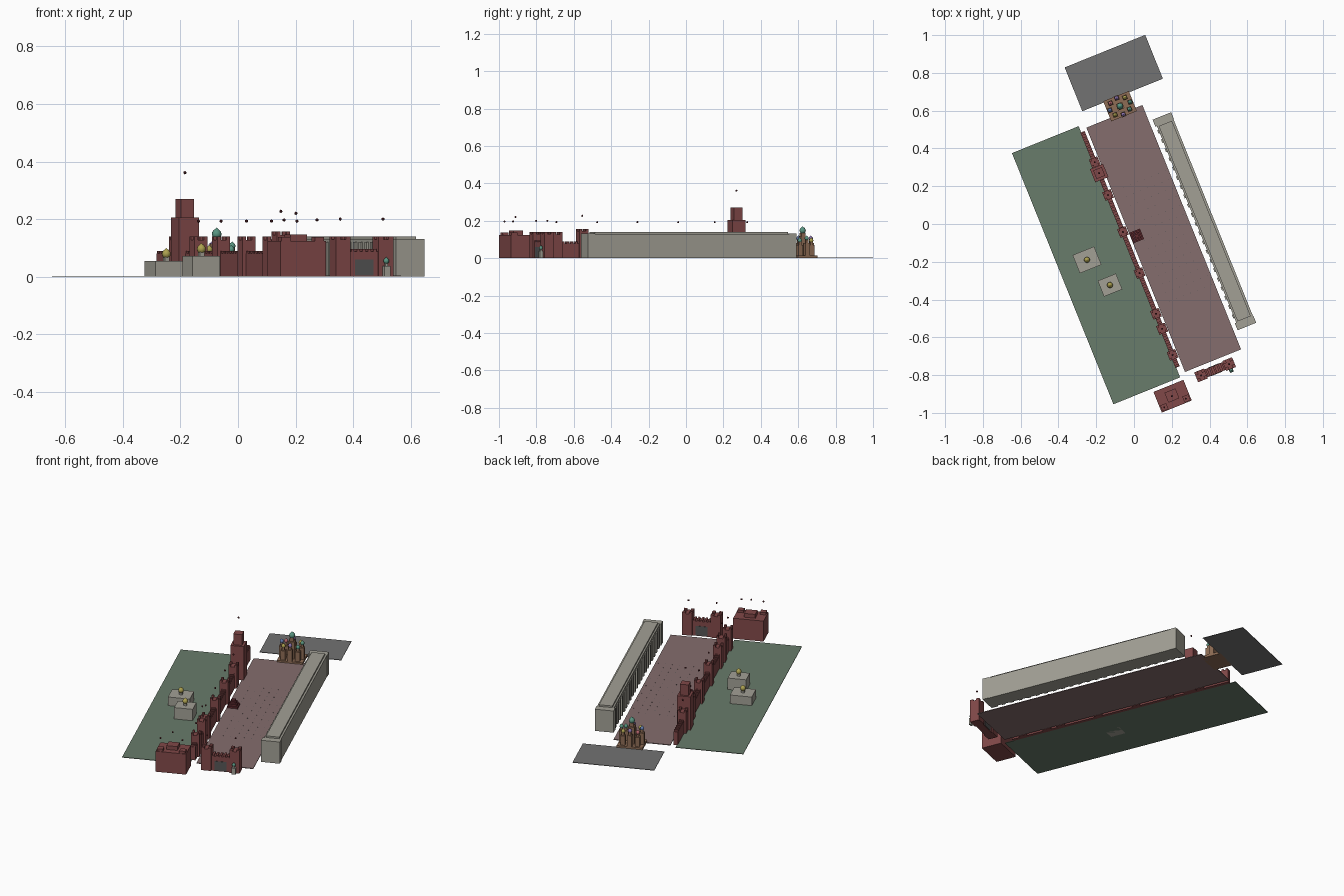
import bpy, bmesh, math
from mathutils import Matrix, Vector

if "Cube" in bpy.data.objects:
    bpy.data.objects.remove(bpy.data.objects["Cube"])

# The whole layout is drawn on a local grid, then turned 22 degrees about z
TURN = Matrix.Rotation(math.radians(22), 4, 'Z')


def material(name, rgb):
    m = bpy.data.materials.new(name)
    m.diffuse_color = (*rgb, 1)
    m.use_nodes = True
    m.node_tree.nodes["Principled BSDF"].inputs["Base Color"].default_value = m.diffuse_color
    return m


RED = material("red_brick", (0.22, 0.065, 0.065))
DARK_RED = material("dark_red", (0.12, 0.025, 0.03))
STONE = material("pale_stone", (0.36, 0.35, 0.30))
GRASS = material("grass", (0.14, 0.20, 0.145))
PAVING = material("paving", (0.235, 0.155, 0.155))
ASPHALT = material("asphalt", (0.17, 0.17, 0.17))
BROWN = material("brown_brick", (0.27, 0.15, 0.09))
DARK = material("dark_opening", (0.09, 0.09, 0.09))
GOLD = material("gold", (0.42, 0.36, 0.08))
TEAL = material("teal", (0.10, 0.30, 0.22))
BLUE = material("blue", (0.12, 0.2, 0.42))
PURPLE = material("purple", (0.26, 0.17, 0.42))
PINK = material("pink", (0.45, 0.13, 0.15))


def finish(bm, name, mat, smooth=False):
    bmesh.ops.transform(bm, matrix=TURN, verts=bm.verts)
    bmesh.ops.recalc_face_normals(bm, faces=bm.faces)
    for f in bm.faces:
        f.smooth = smooth
    me = bpy.data.meshes.new(name)
    bm.to_mesh(me)
    bm.free()
    me.materials.append(mat)
    ob = bpy.data.objects.new(name, me)
    bpy.context.collection.objects.link(ob)


def boxes(name, mat, items):
    """Each item: centre x, centre y, size x, size y, bottom z, top z."""
    bm = bmesh.new()
    for x, y, sx, sy, z0, z1 in items:
        bmesh.ops.create_cube(bm, size=1, matrix=Matrix.Translation((x, y, (z0 + z1) / 2))
                              @ Matrix.Diagonal((sx, sy, z1 - z0, 1)))
    finish(bm, name, mat)


ONION = [(0.5, -1.0), (0.85, -0.65), (1.0, -0.15), (0.9, 0.3), (0.6, 0.7), (0.25, 0.98), (0, 1.25)]


def dome(name, mat, x, y, z, r):
    bm = bmesh.new()
    vs = [bm.verts.new((x + r * a, y, z + r * h)) for a, h in ONION]
    es = [bm.edges.new(p) for p in zip(vs, vs[1:])]
    bmesh.ops.spin(bm, geom=vs + es, cent=(x, y, 0), axis=(0, 0, 1), angle=math.tau, steps=14)
    bmesh.ops.remove_doubles(bm, verts=bm.verts, dist=1e-5)
    finish(bm, name, mat, True)


def finials(name, points):
    bm = bmesh.new()
    for p in points:
        bmesh.ops.create_icosphere(bm, subdivisions=1, radius=0.006, matrix=Matrix.Translation(p))
    finish(bm, name, DARK_RED)


def corners(x, y, s, w, z0, z1):
    o = (s - w) / 2
    return [(x + i * o, y + j * o, w, w, z0, z1) for i in (-1, 1) for j in (-1, 1)]


# Ground sheets
boxes("grass_ground", GRASS, [(-0.268, -0.127, 0.381, 1.434, 0, 0.003)])
boxes("paved_square", PAVING, [(0.117, -0.13, 0.32, 1.395, 0, 0.004)])
boxes("paved_square_studs", DARK, [(0.02 + 0.04 * i, -0.45 + 0.05 * j, 0.003, 0.003, 0.003, 0.005)
                                   for i in range(7) for j in range(14)])
boxes("road_ground", ASPHALT, [(0.2, 0.781, 0.46, 0.25, 0, 0.003)])

# Crenellated wall
WX = -0.070
boxes("fortress_wall", RED, [(WX, -0.117, 0.024, 1.343, 0, 0.080)])
boxes("wall_battlements", RED, [(WX, -0.78 + 0.0245 * i, 0.024, 0.012, 0.080, 0.089)
                                for i in range(55)])

# Wall towers: position along the wall, size, height of the finial
towers = [(0.381, 0.048, 0.128), (0.194, 0.048, 0.128), (-0.017, 0.048, 0.128),
          (-0.252, 0.048, 0.128), (-0.484, 0.048, 0.128), (-0.570, 0.050, 0.145),
          (-0.719, 0.048, 0.128)]
for n, (y, s, h) in enumerate(towers):
    boxes(f"wall_tower_{n + 1}", RED, [(WX, y, s, s, 0, h)] + corners(WX, y, s, 0.013, h, h + 0.012))
finials("wall_tower_finials", [(WX, y, 0.227 if h > 0.14 else 0.193) for y, s, h in towers])

# Tall clock tower
boxes("tall_tower", RED, [(WX, 0.319, 0.075, 0.075, 0, 0.205), (WX, 0.319, 0.049, 0.049, 0.205, 0.27)])
finials("tall_tower_finial", [(WX, 0.319, 0.361)])

# Stepped tomb in front of the wall
boxes("stepped_tomb", DARK_RED, [(-0.010, -0.064, 0.06 - 0.013 * i, 0.06 - 0.013 * i,
                                  0.003 + 0.011 * i, 0.014 + 0.011 * i) for i in range(4)])

# Long arcade building with end pavilions, facade piers and raised roof
boxes("arcade_body", STONE, [(0.354, -0.126, 0.095, 1.19, 0, 0.130)])
boxes("arcade_end_pavilions", STONE, [(0.351, y, 0.106, 0.04, 0, 0.131) for y in (0.455, -0.707)])
boxes("arcade_piers", STONE, [(0.306, -0.65 + 0.0527 * i, 0.012, 0.02, 0, 0.120) for i in range(21)])
boxes("arcade_roof", STONE, [(0.353, -0.126, 0.075, 1.115, 0.130, 0.140)])

# Domed cathedral: plinth, ring of turrets and a taller centre
CX, CY = 0.165, 0.606
boxes("cathedral_plinth", BROWN, [(CX, CY, 0.146, 0.115, 0, 0.014)])
boxes("cathedral_centre", BROWN, [(CX, CY, 0.036, 0.036, 0.014, 0.115),
                                  (CX, CY, 0.024, 0.024, 0.115, 0.136)])
dome("cathedral_centre_dome", TEAL, CX, CY, 0.150, 0.017)
ring = [TEAL, GOLD, PURPLE, PINK, BLUE, GOLD, PURPLE, TEAL]
turrets = []
for i, mat in enumerate(ring):
    a = math.tau * i / 8
    x, y = CX + 0.058 * math.cos(a), CY + 0.047 * math.sin(a)
    h = 0.082 if i % 2 == 0 else 0.070
    turrets += [(x, y, 0.026, 0.026, 0.014, h), (x, y, 0.014, 0.014, h, h + 0.017)]
    dome(f"cathedral_dome_{i + 1}", mat, x, y, h + 0.026, 0.0115)
boxes("cathedral_turrets", BROWN, turrets)

# Two stone churches on the grass
for n, (x, y, sx, sy, h) in enumerate([(-0.302, -0.083, 0.123, 0.104, 0.055),
                                       (-0.239, -0.252, 0.104, 0.090, 0.072)]):
    boxes(f"church_{n + 1}", STONE, [(x, y, sx, sy, 0, h), (x, y, 0.018, 0.018, h, h + 0.014)])
    dome(f"church_dome_{n + 1}", GOLD, x, y, h + 0.026, 0.0155)

# Museum block with front turrets and a raised centre
MX, MY = -0.152, -0.922
boxes("museum_body", RED, [(MX, MY, 0.171, 0.118, 0, 0.124)])
boxes("museum_centre", RED, [(MX - 0.002, MY + 0.005, 0.062, 0.056, 0.124, 0.147)])
boxes("museum_turrets", RED, [(MX + s * 0.063, MY - 0.038, 0.034, 0.034, 0.124, 0.138) for s in (-1, 1)])
finials("museum_finials", [(MX - 0.063, MY - 0.038, 0.197), (MX + 0.060, MY - 0.038, 0.197),
                           (MX - 0.003, MY + 0.002, 0.22)])

# Gatehouse with two towers, dark archway and a little chapel
GY = -0.876
boxes("gate_wall", RED, [(0.109, GY, 0.16, 0.044, 0, 0.088)])
boxes("gate_battlements", RED, [(0.067 + 0.021 * i, GY, 0.011, 0.044, 0.088, 0.096) for i in range(5)])
boxes("gate_towers", RED, [(x, GY, 0.056, 0.056, 0, 0.130) for x in (0.029, 0.189)]
      + sum((corners(x, GY, 0.056, 0.018, 0.130, 0.139) for x in (0.029, 0.189)), []))
boxes("gate_archway", DARK, [(0.109, GY, 0.068, 0.048, 0.004, 0.06)])
finials("gate_finials", [(0.029, GY, 0.2), (0.189, GY, 0.2)])
boxes("chapel", STONE, [(0.187, -0.912, 0.022, 0.02, 0, 0.038), (0.187, -0.912, 0.01, 0.01, 0.038, 0.05)])
dome("chapel_dome", TEAL, 0.187, -0.912, 0.056, 0.010)
